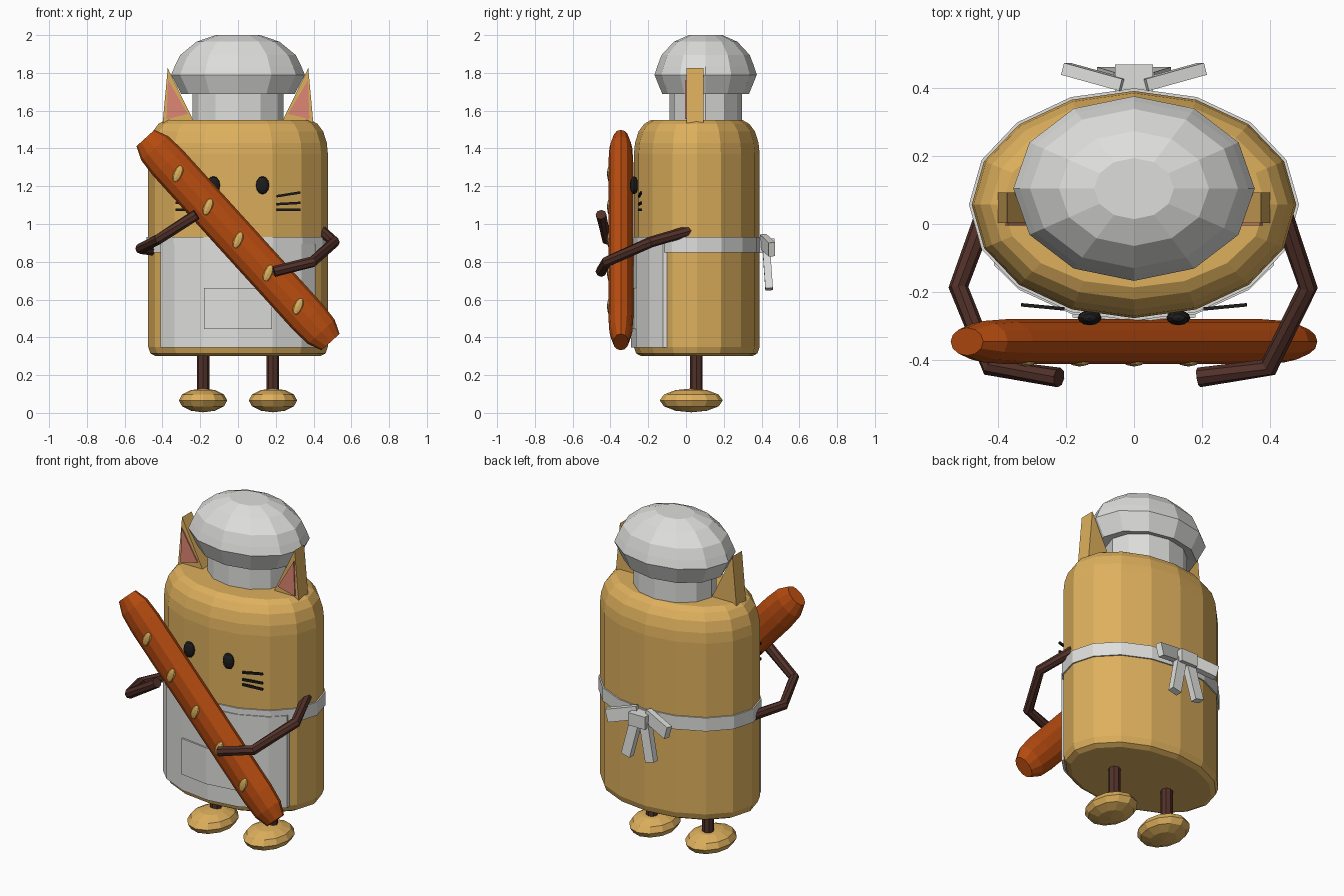
import bpy, bmesh, math
from mathutils import Vector, Matrix

if "Cube" in bpy.data.objects:
    bpy.data.objects.remove(bpy.data.objects["Cube"])


def material(name, r, g, b):
    lin = lambda c: ((c / 255 + 0.055) / 1.055) ** 2.4
    m = bpy.data.materials.new(name)
    m.diffuse_color = (lin(r), lin(g), lin(b), 1)
    m.use_nodes = True
    m.node_tree.nodes["Principled BSDF"].inputs["Base Color"].default_value = m.diffuse_color
    return m


TAN = material("tan", 222, 176, 93)
WHITE = material("white", 222, 222, 220)
BROWN = material("dark brown", 82, 49, 41)
CRUST = material("crust orange", 184, 76, 16)
PINK = material("pink", 222, 134, 116)
BLACK = material("black", 28, 28, 28)


def finish(name, bm, mat):
    bmesh.ops.recalc_face_normals(bm, faces=bm.faces)
    mesh = bpy.data.meshes.new(name)
    bm.to_mesh(mesh)
    bm.free()
    mesh.materials.append(mat)
    ob = bpy.data.objects.new(name, mesh)
    bpy.context.collection.objects.link(ob)
    return ob


def skin(name, rings, mat):
    """Join closed rings of points into a capped solid."""
    bm = bmesh.new()
    rows = [[bm.verts.new(p) for p in ring] for ring in rings]
    n = len(rows[0])
    for a, b in zip(rows, rows[1:]):
        for i in range(n):
            j = (i + 1) % n
            bm.faces.new((a[i], a[j], b[j], b[i]))
    bm.faces.new(rows[0])
    bm.faces.new(rows[-1])
    return finish(name, bm, mat)


def oval(rx, ry, z, cy, n):
    return [(rx * math.sin(i * math.tau / n), cy + ry * math.cos(i * math.tau / n), z) for i in range(n)]


def tube(name, pts, r, mat, n=8):
    pts = [Vector(p) for p in pts]
    rings = []
    for i, p in enumerate(pts):
        t = (pts[min(i + 1, len(pts) - 1)] - pts[max(i - 1, 0)]).normalized()
        u = t.cross(Vector((0, 0, 1) if abs(t.z) < 0.9 else (0, 1, 0))).normalized()
        v = t.cross(u)
        rings.append([p + r * (u * math.cos(k * math.tau / n) + v * math.sin(k * math.tau / n)) for k in range(n)])
    return skin(name, rings, mat)


def ball(name, loc, size, mat, seg=12, rings=6, tilt=0):
    bm = bmesh.new()
    bmesh.ops.create_uvsphere(bm, u_segments=seg, v_segments=rings, radius=1)
    m = Matrix.Translation(loc) @ Matrix.Rotation(tilt, 4, 'Y') @ Matrix.Diagonal((*size, 1))
    bmesh.ops.transform(bm, matrix=m, verts=bm.verts)
    return finish(name, bm, mat)


def strip(name, a, b, tall, thick, mat):
    """Box running from a to b; thick is measured along the most y-like normal."""
    a, b = Vector(a), Vector(b)
    t = (b - a).normalized()
    v = (Vector((0, 1, 0)) - t * t.y).normalized() * thick / 2
    u = t.cross(v).normalized() * tall / 2
    return skin(name, [[p + u + v, p - u + v, p - u - v, p + u - v] for p in (a, b)], mat)


def prism(name, pts, y0, y1, mat):
    return skin(name, [[(x, y, z) for x, z in pts] for y in (y0, y1)], mat)


# Body with rounded rims
CY, RX, RY = 0.057, 0.476, 0.333
profile = [(0.04, 0.30), (0.012, 0.315), (0, 0.35), (0, 1.37), (0.006, 1.43),
           (0.025, 1.49), (0.055, 1.53), (0.09, 1.55)]
skin("body", [oval(RX - d, RY - d, z, CY, 16) for d, z in profile], TAN)

# Apron waistband
skin("apron_band", [oval(RX + 0.008, RY + 0.008, z, CY, 16) for z in (0.85, 0.93)], WHITE)


def front_y(x, off):
    """Front surface of the faceted body, pushed out by off."""
    k = [(RX + off) * math.sin(i * math.tau / 16) for i in range(5)]
    h = [CY - (RY + off) * math.cos(i * math.tau / 16) for i in range(5)]
    x = abs(x)
    i = max(j for j in range(4) if k[j] <= x)
    return h[i] + (h[i + 1] - h[i]) * (x - k[i]) / (k[i + 1] - k[i])


def curved_panel(name, half, z0, z1, off, thick, mat):
    xs = [x for i in range(-3, 4) if abs(x := RX * math.sin(i * math.tau / 16)) < half - 0.01]
    xs = [-half] + xs + [half]
    rings = []
    for x in xs:
        f, b = front_y(x, off), front_y(x, off - thick)
        rings.append([(x, f, z0), (x, f, z1), (x, b, z1), (x, b, z0)])
    skin(name, rings, mat)


# Apron and its pocket
curved_panel("apron", 0.41, 0.345, 0.895, 0.014, 0.016, WHITE)
curved_panel("apron_pocket", 0.18, 0.445, 0.66, 0.024, 0.014, WHITE)

# Chef hat
HY = 0.104
skin("hat_band", [oval(0.24, 0.192, z, HY, 12) for z in (1.53, 1.72)], WHITE)
puff = [(0.235, 1.70), (0.30, 1.688), (0.354, 1.79), (0.335, 1.835), (0.305, 1.895), (0.22, 1.965), (0.117, 2.0)]
skin("hat_puff", [oval(r, r * 0.765, z, HY, 12) for r, z in puff], WHITE)

# Parts mirrored left and right
for side, s in (("left", -1), ("right", 1)):
    prism(side + "_ear", [(s * 0.40, 1.52), (s * 0.235, 1.545), (s * 0.372, 1.825)], 0.003, 0.093, TAN)
    prism(side + "_inner_ear", [(s * 0.378, 1.555), (s * 0.265, 1.583), (s * 0.37, 1.76)], -0.004, 0.004, PINK)
    ball(side + "_eye", (s * 0.13, -0.275, 1.205), (0.035, 0.022, 0.048), BLACK)
    for k, (za, zb) in enumerate([(1.147, 1.167), (1.105, 1.112), (1.075, 1.075)]):
        strip(f"{side}_whisker_{k + 1}", (s * 0.205, -0.249, za), (s * 0.33, -0.237, zb), 0.013, 0.01, BLACK)
    tube(side + "_leg", [(s * 0.185, 0.055, 0.09), (s * 0.185, 0.055, 0.32)], 0.033, BROWN)
    ball(side + "_foot", (s * 0.185, 0.028, 0.066), (0.128, 0.167, 0.063), TAN)
    strip(side + "_bow_loop", (s * 0.03, 0.408, 0.91), (s * 0.2, 0.455, 0.865), 0.075, 0.036, WHITE)
    strip(side + "_bow_tail", (s * 0.03, 0.425, 0.87), (s * 0.08, 0.44, 0.655), 0.058, 0.04, WHITE)

# Bow knot
strip("bow_knot", (-0.055, 0.428, 0.885), (0.055, 0.428, 0.885), 0.075, 0.08, WHITE)

# Arms
tube("right_arm", [(0.44, 0.02, 0.965), (0.51, -0.185, 0.905), (0.395, -0.42, 0.80), (0.19, -0.45, 0.748)], 0.029, BROWN)
tube("left_arm", [(-0.44, 0.02, 0.86), (-0.515, -0.185, 0.87), (-0.42, -0.42, 0.92), (-0.22, -0.45, 1.05)], 0.029, BROWN)

# Baguette held diagonally
A, B = Vector((-0.49, -0.345, 1.455)), Vector((0.49, -0.345, 0.375))
axis = (B - A).normalized()
wide = axis.cross(Vector((0, 1, 0)))
loaf = []
for t, f in [(0, 0.62), (0.05, 0.92), (0.12, 1), (0.88, 1), (0.95, 0.92), (1, 0.62)]:
    p = A.lerp(B, t)
    loaf.append([p + f * (wide * 0.104 * math.cos(k * math.tau / 12)
                          + Vector((0, 0.066 * math.sin(k * math.tau / 12), 0))) for k in range(12)])
skin("baguette", loaf, CRUST)

# Score marks along the loaf
for k in range(5):
    p = A.lerp(B, 0.175 + 0.1625 * k)
    ball(f"score_mark_{k + 1}", (p.x, -0.406, p.z), (0.026, 0.012, 0.046), TAN, 8, 6, math.radians(22))
